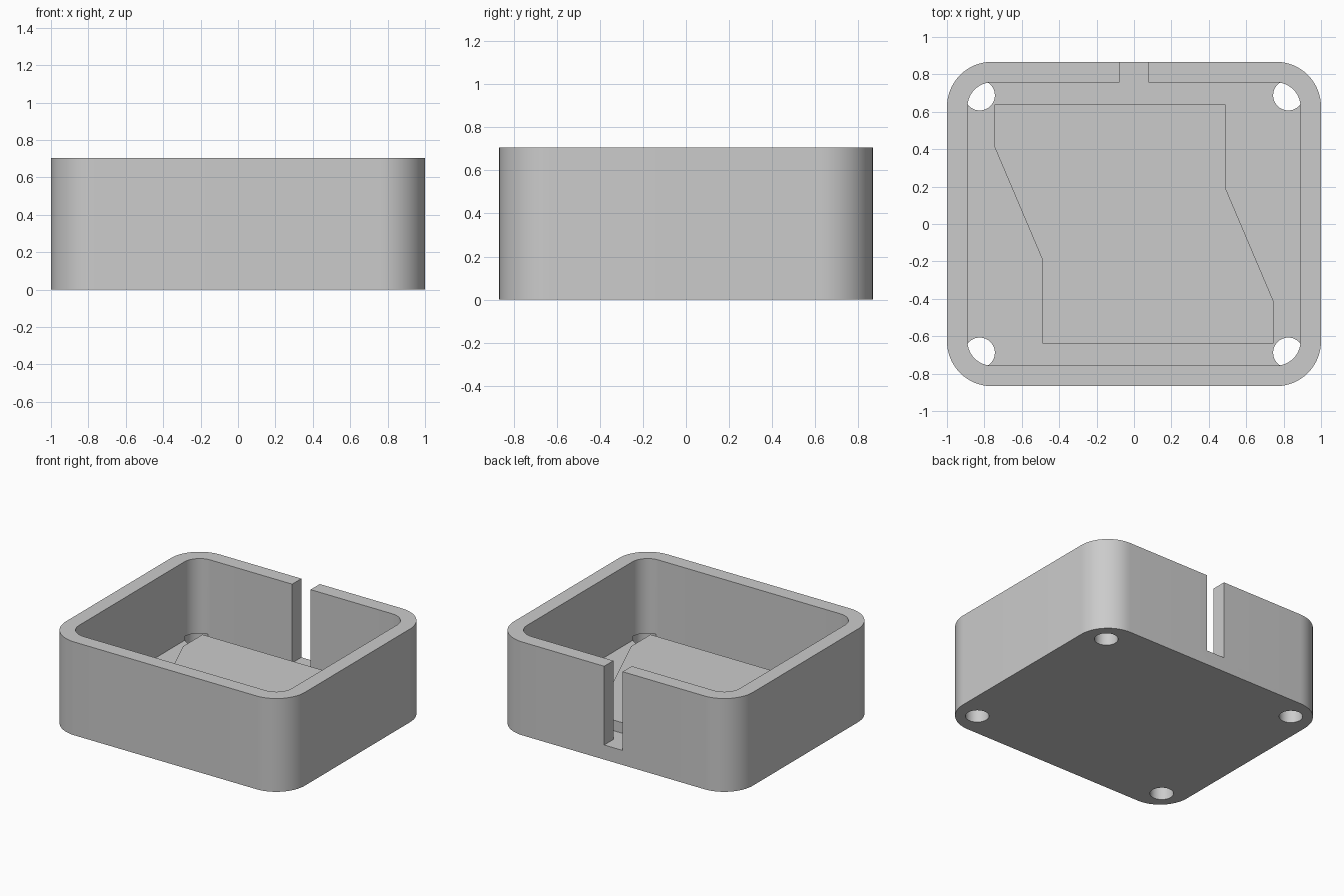
import bpy, bmesh
from math import sin, cos, pi, radians

if "Cube" in bpy.data.objects:
    bpy.data.objects.remove(bpy.data.objects["Cube"])

HEIGHT, FLOOR, PLATE_TOP = 0.705, 0.11, 0.19
HALF_X, HALF_Y, WALL, RADIUS = 1.0, 0.867, 0.11, 0.24

grey = bpy.data.materials.new("light grey")
grey.use_nodes = True
grey.diffuse_color = (0.6, 0.6, 0.6, 1)
grey.node_tree.nodes["Principled BSDF"].inputs["Base Color"].default_value = (0.6, 0.6, 0.6, 1)


def prism(name, outline, z0, z1):
    """Extrude a closed counter-clockwise outline from z0 to z1."""
    bm = bmesh.new()
    base = bm.faces.new([bm.verts.new((x, y, z0)) for x, y in outline])
    top = bmesh.ops.extrude_face_region(bm, geom=[base])["geom"]
    bmesh.ops.translate(bm, vec=(0, 0, z1 - z0),
                        verts=[v for v in top if isinstance(v, bmesh.types.BMVert)])
    bmesh.ops.recalc_face_normals(bm, faces=bm.faces)
    mesh = bpy.data.meshes.new(name)
    bm.to_mesh(mesh)
    bm.free()
    mesh.materials.append(grey)
    obj = bpy.data.objects.new(name, mesh)
    bpy.context.collection.objects.link(obj)
    return obj


def rounded_rectangle(hx, hy, r, steps=16):
    points = []
    for i, (sx, sy) in enumerate([(1, 1), (-1, 1), (-1, -1), (1, -1)]):
        for k in range(steps + 1):
            a = (i + k / steps) * pi / 2
            points.append((sx * (hx - r) + r * cos(a), sy * (hy - r) + r * sin(a)))
    return points


def circle(cx, cy, r, steps=48):
    return [(cx + r * cos(2 * pi * k / steps), cy + r * sin(2 * pi * k / steps))
            for k in range(steps)]


def select_only(obj):
    bpy.ops.object.select_all(action="DESELECT")
    obj.select_set(True)
    bpy.context.view_layer.objects.active = obj


def cut(obj, cutter):
    cutter.hide_render = True
    mod = obj.modifiers.new("cut", "BOOLEAN")
    mod.operation, mod.solver, mod.object = "DIFFERENCE", "EXACT", cutter
    select_only(obj)
    bpy.ops.object.modifier_apply(modifier=mod.name)
    bpy.data.objects.remove(cutter)


# Open tray with rounded corners
tray = prism("tray", rounded_rectangle(HALF_X, HALF_Y, RADIUS), 0, HEIGHT)
cut(tray, prism("cavity_cutter",
                rounded_rectangle(HALF_X - WALL, HALF_Y - WALL, RADIUS - WALL),
                FLOOR, HEIGHT + 0.1))

# Cable slot in the back wall, down to the floor
slot = [(-0.077, 0.7), (0.077, 0.7), (0.077, 1), (-0.077, 1)]
cut(tray, prism("slot_cutter", slot, FLOOR, HEIGHT + 0.1))

# Corner holes, biting slightly into the wall above the floor
for sx in (-1, 1):
    for sy in (-1, 1):
        cut(tray, prism("hole_cutter", circle(sx * 0.825, sy * 0.688, 0.081), -0.1, 0.14))

select_only(tray)
bpy.ops.object.shade_smooth_by_angle(angle=radians(30))

# Raised pad on the floor, the same after a half turn
half = [(-0.745, 0.41), (-0.49, -0.19), (-0.49, -0.64), (0.745, -0.64)]
pad = half + [(-x, -y) for x, y in half]
prism("raised_pad", pad, FLOOR - 0.02, PLATE_TOP)
